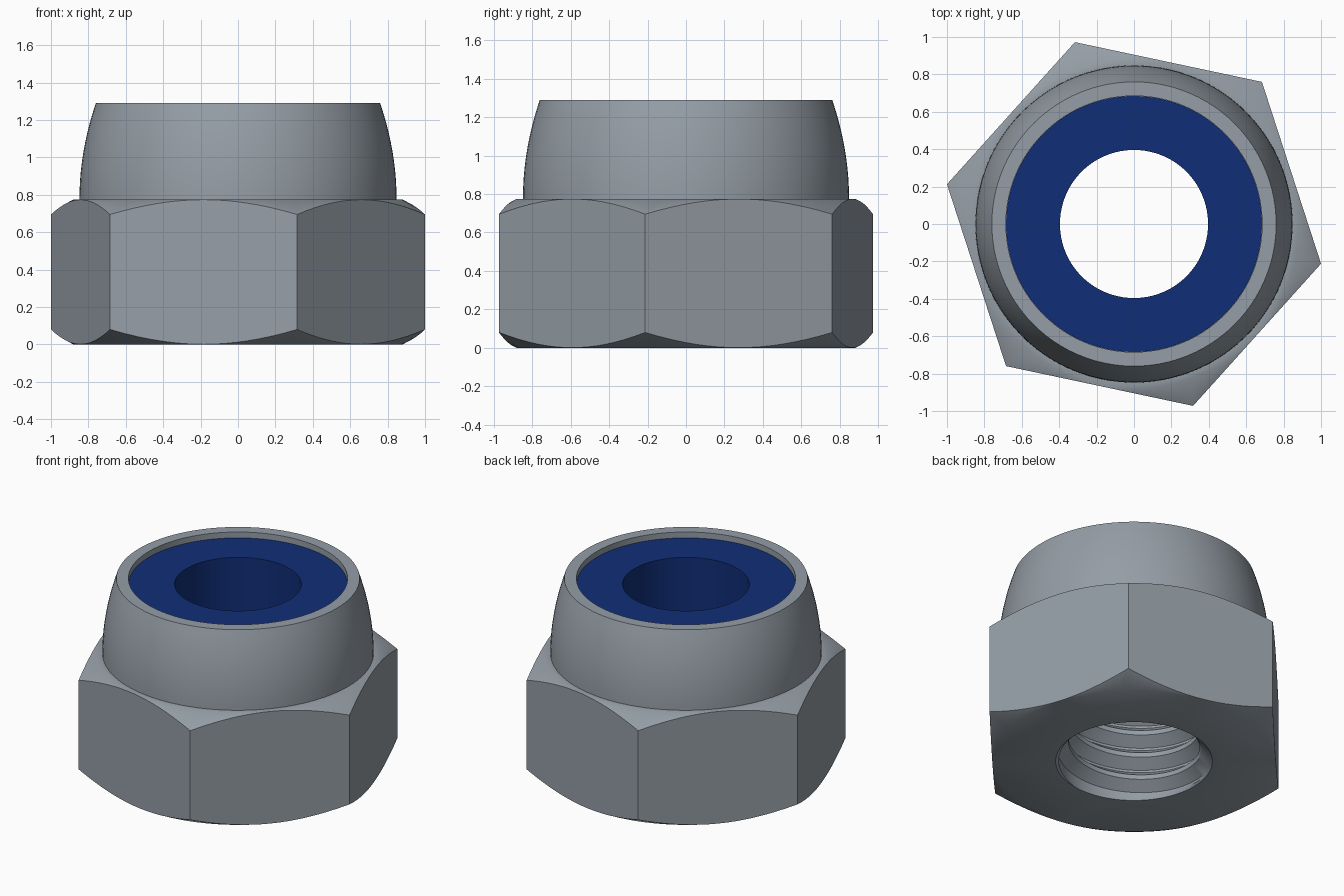
import bpy, bmesh, math

if "Cube" in bpy.data.objects:
    bpy.data.objects.remove(bpy.data.objects["Cube"])

SEG = 96                        # divisions round the axis, a multiple of 12
CORNER = math.radians(-12)      # direction of one hexagon corner
APOTHEM = 0.8854                # centre to flat of the hexagon
HEX_TOP, TOP = 0.775, 1.29
SLOPE = math.tan(math.radians(30))
BORE_TOP, PITCH = 0.80, 0.16


def material(name, color):
    m = bpy.data.materials.new(name)
    m.diffuse_color = (*color, 1)
    m.use_nodes = True
    m.node_tree.nodes["Principled BSDF"].inputs["Base Color"].default_value = m.diffuse_color
    return m


steel = material("grey steel", (0.30, 0.34, 0.38))
nylon = material("blue nylon", (0.005, 0.027, 0.185))


def hex_radius(i):
    phase = (2 * math.pi * i / SEG) % (math.pi / 3) - math.pi / 6
    return APOTHEM / math.cos(phase)


def circle(r, z):
    return [(r, z)] * (SEG + 1)


def loft(name, rings, mat, closed=False):
    """Join rings of (radius, height) into a smooth-shaded surface."""
    bm = bmesh.new()
    if closed:
        rings = rings + rings[:1]
    grid = []
    for ring in rings:
        row = []
        for i, (r, z) in enumerate(ring):
            a = CORNER + 2 * math.pi * i / SEG
            row.append(bm.verts.new((r * math.cos(a), r * math.sin(a), z)))
        grid.append(row)
    for a, b in zip(grid, grid[1:]):
        for i in range(SEG):
            bm.faces.new((a[i], a[i + 1], b[i + 1], b[i]))
    bmesh.ops.remove_doubles(bm, verts=bm.verts, dist=0.0002)
    mesh = bpy.data.meshes.new(name)
    bm.to_mesh(mesh)
    bm.free()
    mesh.materials.append(mat)
    ob = bpy.data.objects.new(name, mesh)
    bpy.context.collection.objects.link(ob)
    bpy.ops.object.select_all(action='DESELECT')
    ob.select_set(True)
    bpy.context.view_layer.objects.active = ob
    bpy.ops.object.shade_smooth_by_angle(angle=math.radians(35))
    return ob


# Nut body: chamfered hexagon, curved collar, rim and inner seat
radii = [hex_radius(i) for i in range(SEG + 1)]
rings = [circle(0.49, 0), circle(0.88, 0)]
rings.append([(r, SLOPE * (r - APOTHEM) + 0.001) for r in radii])
rings.append([(r, HEX_TOP - SLOPE * (r - APOTHEM) - 0.001) for r in radii])
rings += [circle(0.88, HEX_TOP)]
for k in range(11):
    t = k / 10
    rings.append(circle(0.848 - 0.088 * t * t, HEX_TOP + (TOP - HEX_TOP) * t))
rings += [circle(0.685, TOP), circle(0.685, BORE_TOP), circle(0.41, BORE_TOP)]
loft("nut_body", rings, steel)

# Helical thread in the bore, opening into a countersink at the bottom
thread = []
for turn in range(-1, 6):
    for offset, radius in ((0, 0.41), (0.2, 0.41), (0.55, 0.48), (0.65, 0.48)):
        row = []
        for i in range(SEG + 1):
            z = PITCH * (turn + offset + i / SEG)
            r = radius if z < BORE_TOP else 0.41
            z = min(max(z, 0), BORE_TOP)
            row.append((0.49 if z == 0 else max(r, 0.49 - z), z))
        thread.append(row)
loft("bore_thread", thread[::-1], steel)

# Locking insert held inside the collar
loft("locking_insert",
     [circle(0.684, BORE_TOP + 0.001), circle(0.684, 1.25),
      circle(0.396, 1.25), circle(0.396, BORE_TOP + 0.001)],
     nylon, closed=True)
